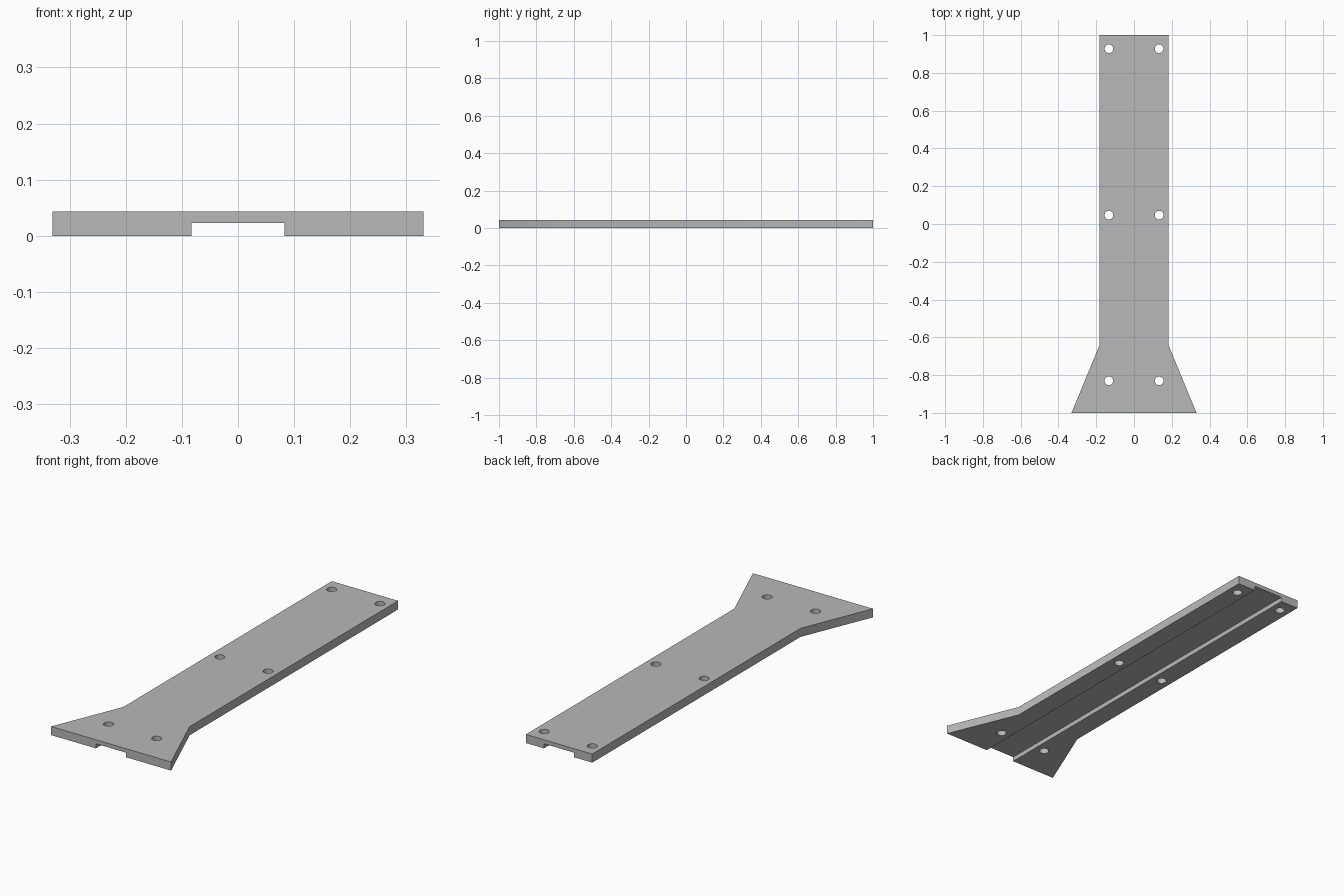
import bpy
import bmesh

cube = bpy.data.objects.get("Cube")
if cube:
    bpy.data.objects.remove(cube, do_unlink=True)

THICK = 0.043

grey = bpy.data.materials.new("plain grey")
grey.use_nodes = True
colour = (0.48, 0.48, 0.48, 1)
grey.diffuse_color = colour
grey.node_tree.nodes["Principled BSDF"].inputs["Base Color"].default_value = colour


def prism(name, outline, z0, z1):
    """Extrude a flat outline upward into a solid."""
    bm = bmesh.new()
    face = bm.faces.new([bm.verts.new((x, y, z0)) for x, y in outline])
    top = bmesh.ops.extrude_face_region(bm, geom=[face])["geom"]
    verts = [v for v in top if isinstance(v, bmesh.types.BMVert)]
    bmesh.ops.translate(bm, vec=(0, 0, z1 - z0), verts=verts)
    bmesh.ops.recalc_face_normals(bm, faces=bm.faces)
    mesh = bpy.data.meshes.new(name)
    bm.to_mesh(mesh)
    bm.free()
    mesh.materials.append(grey)
    obj = bpy.data.objects.new(name, mesh)
    bpy.context.collection.objects.link(obj)
    return obj


# Long plate with a flared front end
half = [(0.331, -1), (0.183, -0.642), (0.183, 1)]
plate = prism("flared_plate", half + [(-x, y) for x, y in reversed(half)], 0, THICK)

# Full-length groove in the underside
g = 0.083
cutters = [prism("groove_cutter", [(-g, -1.1), (g, -1.1), (g, 1.1), (-g, 1.1)], -0.05, 0.023)]

# Three pairs of screw holes
for y in (-0.83, 0.047, 0.928):
    for x in (-0.133, 0.133):
        bpy.ops.mesh.primitive_cylinder_add(vertices=32, radius=0.023, depth=0.2, location=(x, y, 0))
        hole = bpy.context.object
        hole.name = "screw_hole_cutter"
        hole.data.materials.append(grey)
        cutters.append(hole)

# Cut the plate, then drop the cutters
for cutter in cutters:
    mod = plate.modifiers.new("cut", 'BOOLEAN')
    mod.operation = 'DIFFERENCE'
    mod.solver = 'EXACT'
    mod.object = cutter
    cutter.hide_render = True
bpy.ops.object.select_all(action='DESELECT')
plate.select_set(True)
bpy.context.view_layer.objects.active = plate
for mod in list(plate.modifiers):
    bpy.ops.object.modifier_apply(modifier=mod.name)
for cutter in cutters:
    bpy.data.objects.remove(cutter, do_unlink=True)

# Smooth hole walls, crisp plate edges
bpy.ops.object.shade_smooth_by_angle()
